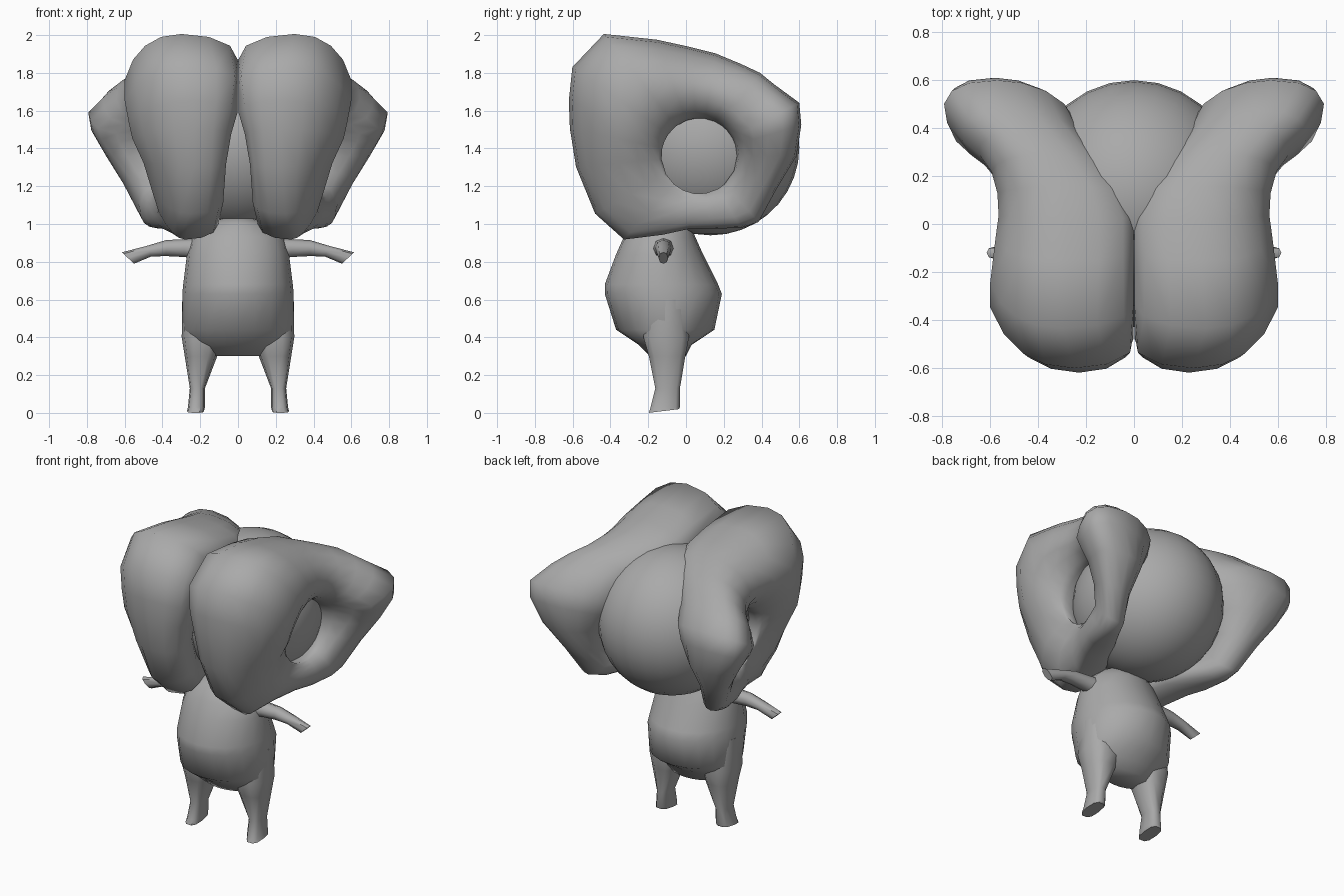
import bpy, bmesh, math
from mathutils import Matrix, Vector

if "Cube" in bpy.data.objects:
    bpy.data.objects.remove(bpy.data.objects["Cube"])

grey = bpy.data.materials.new("plain grey")
grey.diffuse_color = (0.4, 0.4, 0.4, 1)
grey.use_nodes = True
grey.node_tree.nodes["Principled BSDF"].inputs["Base Color"].default_value = grey.diffuse_color


def finish(name, bm, mirror=False, angle=50):
    """Turn a bmesh into a smooth-shaded object, optionally mirrored in x."""
    bmesh.ops.recalc_face_normals(bm, faces=bm.faces)
    mesh = bpy.data.meshes.new(name)
    bm.to_mesh(mesh)
    bm.free()
    mesh.materials.append(grey)
    mesh.shade_smooth()
    mesh.set_sharp_from_angle(angle=math.radians(angle))
    obj = bpy.data.objects.new(name, mesh)
    bpy.context.collection.objects.link(obj)
    if mirror:
        obj.modifiers.new("mirror", 'MIRROR').use_mirror_merge = False
    return obj


def loft(name, rings, loop=False, **kw):
    """Skin a list of equal-length point rings; loop joins last to first."""
    bm = bmesh.new()
    vs = [[bm.verts.new(p) for p in ring] for ring in rings]
    n = len(vs[0])
    for i in range(len(vs) if loop else len(vs) - 1):
        a, b = vs[i], vs[(i + 1) % len(vs)]
        for j in range(n):
            k = (j + 1) % n
            bm.faces.new((a[j], a[k], b[k], b[j]))
    if not loop:
        bm.faces.new(vs[0])
        bm.faces.new(vs[-1])
    return finish(name, bm, **kw)


def power(v, e):
    return math.copysign(abs(v) ** e, v)


def oval(n, e):
    """Rounded cross-section as (cos, sin) pairs; e below 1 makes it boxier."""
    return [(power(math.cos(t), e), power(math.sin(t), e))
            for t in (2 * math.pi * i / n for i in range(n))]


# Head
bm = bmesh.new()
bmesh.ops.create_uvsphere(bm, u_segments=28, v_segments=18, radius=1,
    matrix=Matrix.Translation((0, 0.13, 1.405)) @ Matrix.Diagonal((0.45, 0.47, 0.465, 1)))
finish("head", bm)

# Side lobes: a thick ring sloping down to a shallow side hole
# angle, outer radius, x of the rim tip, outermost x, innermost x
HOLE_X, HOLE_Y, HOLE_Z, HOLE_R = 0.43, 0.07, 1.36, 0.2
lobe = [
    (0, 0.515, 0.53, 0.69, 0.33), (17, 0.565, 0.58, 0.76, 0.27),
    (28, 0.60, 0.57, 0.78, 0.24), (43, 0.55, 0.52, 0.71, 0.20),
    (54, 0.545, 0.46, 0.645, 0.16), (66, 0.535, 0.38, 0.595, 0.11),
    (81, 0.55, 0.30, 0.57, 0.05), (95, 0.58, 0.28, 0.565, 0.0),
    (110, 0.655, 0.28, 0.58, 0.0), (128, 0.82, 0.30, 0.60, -0.02),
    (145, 0.82, 0.25, 0.60, -0.02), (157, 0.75, 0.23, 0.58, 0.02),
    (168, 0.70, 0.23, 0.56, 0.06), (185, 0.655, 0.23, 0.50, 0.09),
    (209, 0.63, 0.25, 0.45, 0.10), (228, 0.595, 0.28, 0.42, 0.12),
    (245, 0.46, 0.32, 0.43, 0.15), (262, 0.39, 0.38, 0.46, 0.20),
    (280, 0.39, 0.42, 0.49, 0.25), (300, 0.44, 0.43, 0.52, 0.32),
    (312, 0.47, 0.45, 0.53, 0.35), (337, 0.445, 0.50, 0.60, 0.36),
]
rings = []
for deg, r_out, tip, outer, inner in lobe:
    t = math.radians(deg)
    mid, reach = (r_out + HOLE_R) / 2, (r_out - HOLE_R) / 2
    base = (HOLE_X + tip) / 2
    ring = []
    for c, s in oval(16, 0.85):
        if s > 0 and c < 0:        # outer face dips gently to the hole
            x = HOLE_X + (outer - HOLE_X) * s ** 1.7
        elif s > 0:
            x = base + (tip - HOLE_X) / 2 * c + (outer - base) * s
        else:
            x = base + (tip - HOLE_X) / 2 * c - (base - inner) * abs(s) ** 1.15
        r = mid + reach * c
        ring.append((max(x, 0.002), HOLE_Y + r * math.cos(t), HOLE_Z + r * math.sin(t)))
    rings.append(ring)
loft("side_lobe", rings, loop=True, mirror=True, angle=75)

# Body: height, half width, front y, back y
body = [
    (0.30, 0.16, -0.19, 0.00), (0.36, 0.25, -0.25, 0.03),
    (0.44, 0.295, -0.37, 0.15), (0.63, 0.295, -0.43, 0.19),
    (0.68, 0.29, -0.43, 0.17), (0.84, 0.27, -0.37, 0.09),
    (0.93, 0.24, -0.33, 0.05), (1.00, 0.16, -0.28, 0.02),
    (1.03, 0.08, -0.24, -0.03),
]
loft("body", [[(hx * c, (y0 + y1) / 2 + (y1 - y0) / 2 * s, z) for c, s in oval(20, 1.0)]
              for z, hx, y0, y1 in body], angle=75)

# Legs: height, inner x, outer x, front y, back y
leg = [
    (0.00, 0.18, 0.27, -0.20, -0.035), (0.03, 0.175, 0.265, -0.19, -0.03),
    (0.13, 0.175, 0.255, -0.165, -0.03), (0.30, 0.11, 0.282, -0.20, 0.0),
    (0.40, 0.08, 0.298, -0.23, 0.02), (0.60, 0.08, 0.295, -0.20, 0.0),
]
loft("leg", [[((x0 + x1) / 2 + (x1 - x0) / 2 * c, (y0 + y1) / 2 + (y1 - y0) / 2 * s,
               z + (0.01 * (1 + s) if z < 0.01 else 0)) for c, s in oval(10, 0.7)]
             for z, x0, x1, y0, y1 in leg], mirror=True)

# Arms: top x, top z, bottom x, bottom z, half depth
arm = [
    (0.18, 0.93, 0.18, 0.80, 0.06), (0.28, 0.92, 0.28, 0.825, 0.05),
    (0.38, 0.915, 0.38, 0.83, 0.042), (0.48, 0.885, 0.46, 0.828, 0.038),
    (0.615, 0.85, 0.55, 0.79, 0.025),
]
rings = []
for xt, zt, xb, zb, d in arm:
    top, low = Vector((xt, -0.12, zt)), Vector((xb, -0.12, zb))
    rings.append([(top + low) / 2 + (top - low) / 2 * c + Vector((0, d * s, 0))
                  for c, s in oval(8, 0.9)])
loft("arm", rings, mirror=True)
